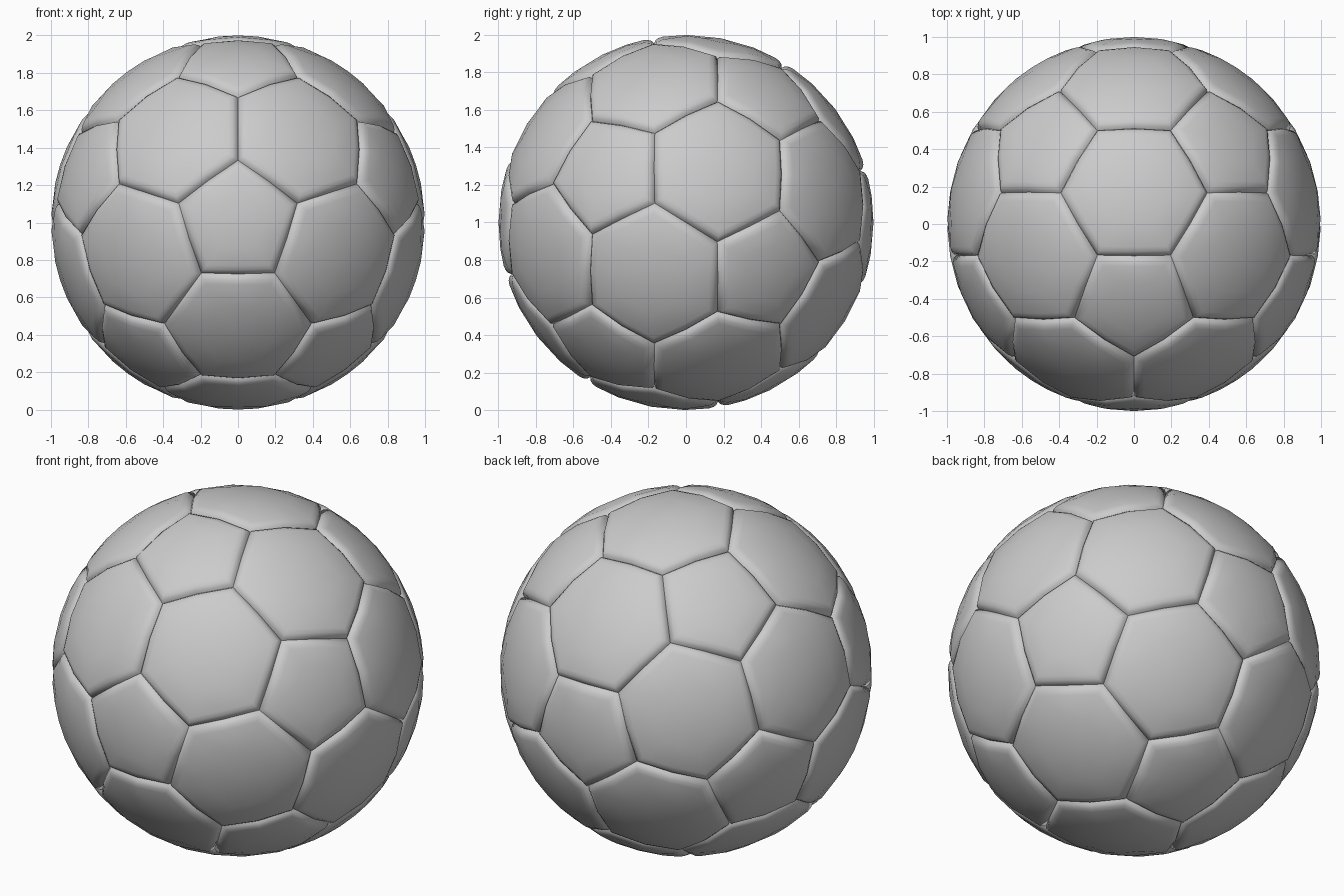
import bpy, bmesh, math
from itertools import combinations, permutations
from mathutils import Vector

if "Cube" in bpy.data.objects:
    bpy.data.objects.remove(bpy.data.objects["Cube"])

CENTRE = Vector((0, 0, 1))
# seam profile: (distance from panel edge, radius)
RIM = [(0.055, 0.999), (0.03, 0.995), (0.012, 0.986), (0.0, 0.97)]

# icosahedron corners, one pointing to the front (-y)
ico = [Vector((0, -1, 0)), Vector((0, 1, 0))]
s5 = math.sqrt(5)
for k in range(5):
    for y, start in ((-1, 90), (1, 270)):
        a = math.radians(start + 72 * k)
        ico.append(Vector((2 * math.cos(a), y, 2 * math.sin(a))) / s5)


def near(a, b):
    return (a - b).length < 1.1


# truncated corners and panel centre directions
corners = [a.lerp(b, 1 / 3).normalized() for a, b in permutations(ico, 2) if near(a, b)]
hex_dirs = [(a + b + c).normalized() for a, b, c in combinations(ico, 3)
            if near(a, b) and near(b, c) and near(a, c)]


def add_panel(bm, d, n):
    """One bulging panel with n sides around direction d."""
    u = d.orthogonal().normalized()
    w = d.cross(u)
    ring = sorted(corners, key=lambda p: (p - d).length)[:n]
    ring.sort(key=lambda p: math.atan2(p.dot(w), p.dot(u)))
    outline = []
    for i, p in enumerate(ring):
        outline += [p, (p + ring[(i + 1) % n]) / 2]
    mid = sum(ring, Vector()) / n
    apothem = (outline[1] - mid).length
    levels = [(0.48, 1.0)] + [(1 - e / apothem, r) for e, r in RIM]
    loops = [[bm.verts.new(CENTRE + mid.lerp(p, t).normalized() * r) for p in outline]
             for t, r in levels]
    centre = bm.verts.new(CENTRE + d)
    m = 2 * n
    for i in range(0, m, 2):
        bm.faces.new((centre, loops[0][i - 1], loops[0][i], loops[0][i + 1]))
    for inner, outer in zip(loops, loops[1:]):
        for i in range(m):
            j = (i + 1) % m
            bm.faces.new((inner[i], outer[i], outer[j], inner[j]))


def build(name, dirs, n):
    bm = bmesh.new()
    for d in dirs:
        add_panel(bm, d, n)
    for f in bm.faces:
        f.smooth = True
    me = bpy.data.meshes.new(name)
    bm.to_mesh(me)
    bm.free()
    bpy.context.collection.objects.link(bpy.data.objects.new(name, me))


# twelve five-sided and twenty six-sided panels
build("pentagon_panels", ico, 5)
build("hexagon_panels", hex_dirs, 6)
